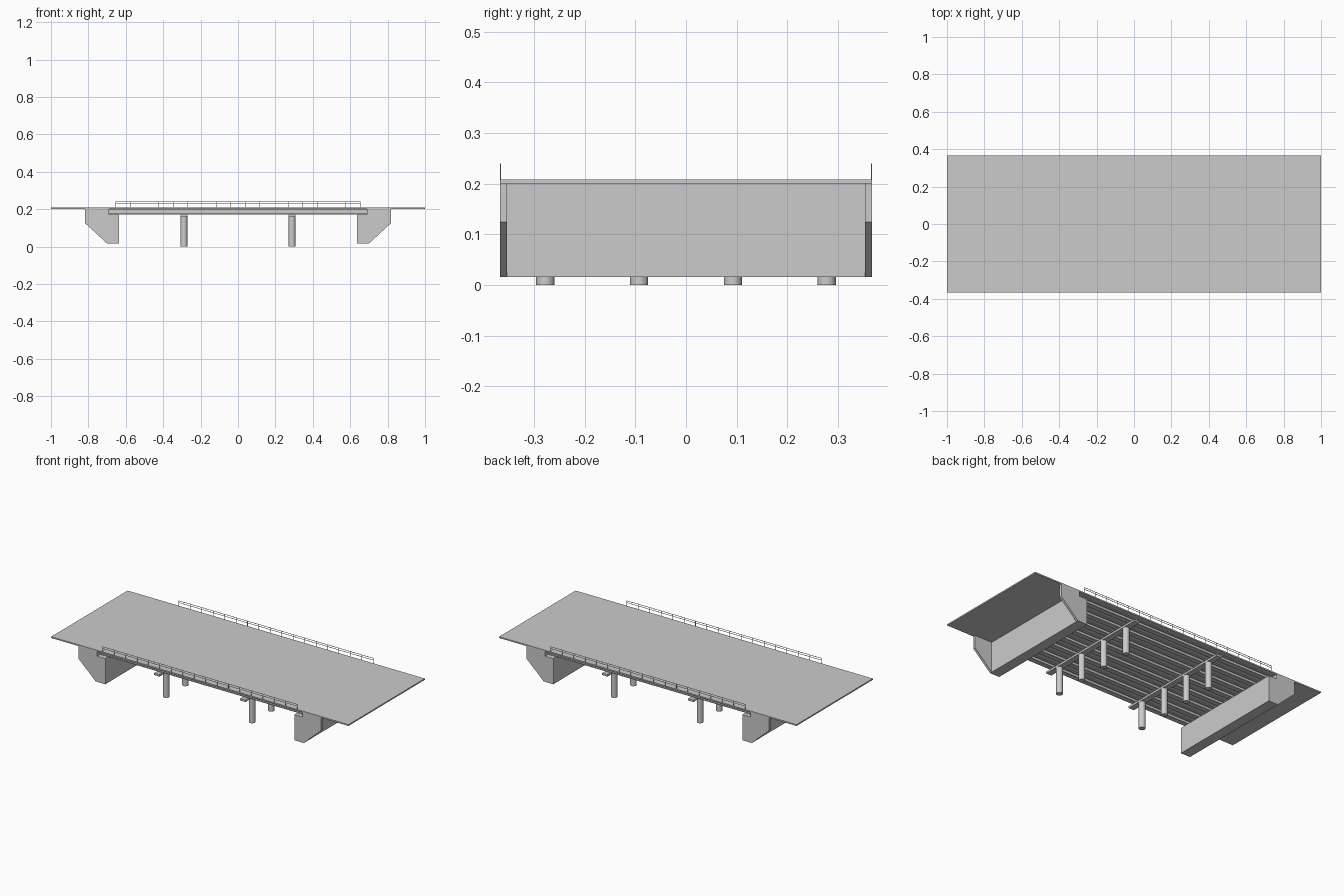
import bpy, bmesh, math

cube = bpy.data.objects.get("Cube")
if cube:
    bpy.data.objects.remove(cube, do_unlink=True)

concrete = bpy.data.materials.new("concrete grey")
concrete.use_nodes = True
concrete.diffuse_color = (0.6, 0.6, 0.6, 1)
concrete.node_tree.nodes["Principled BSDF"].inputs["Base Color"].default_value = (0.6, 0.6, 0.6, 1)

HALF_W = 0.367      # half width of the deck
DECK_LOW, DECK_TOP = 0.2, 0.208
SEAT = 0.172        # underside of the girders


def finish(name, bm):
    mesh = bpy.data.meshes.new(name)
    bmesh.ops.recalc_face_normals(bm, faces=bm.faces)
    bm.to_mesh(mesh)
    bm.free()
    mesh.materials.append(concrete)
    obj = bpy.data.objects.new(name, mesh)
    bpy.context.collection.objects.link(obj)
    return obj


def add_box(bm, x, y, z):
    verts = bmesh.ops.create_cube(bm, size=1)["verts"]
    for v in verts:
        v.co = [lo + (c + 0.5) * (hi - lo) for c, (lo, hi) in zip(v.co, (x, y, z))]


def box(name, x, y, z):
    bm = bmesh.new()
    add_box(bm, x, y, z)
    return finish(name, bm)


def add_slab(bm, profile, y0, y1):
    """Extrude an x-z profile along y."""
    face = bm.faces.new([bm.verts.new((x, y0, z)) for x, z in profile])
    new = bmesh.ops.extrude_face_region(bm, geom=[face])["geom"]
    bmesh.ops.translate(bm, vec=(0, y1 - y0, 0),
                        verts=[g for g in new if isinstance(g, bmesh.types.BMVert)])


box("deck", (-1, 1), (-HALF_W, HALF_W), (DECK_LOW, DECK_TOP))

# I-shaped girders under the deck
bm = bmesh.new()
for i in range(8):
    y = (i - 3.5) * 0.0925
    for half, z in ((0.014, (SEAT, SEAT + 0.005)),
                    (0.005, (SEAT + 0.005, DECK_LOW - 0.005)),
                    (0.014, (DECK_LOW - 0.005, DECK_LOW))):
        add_box(bm, (-0.69, 0.69), (y - half, y + half), z)
finish("girders", bm)

# Abutments: stem wall with a girder seat, and thin tapered wing walls
stem = [(0.636, 0.016), (0.7, 0.016), (0.7, DECK_LOW), (0.69, DECK_LOW),
        (0.69, SEAT), (0.636, SEAT)]
wing = [(0.636, 0.016), (0.7, 0.016), (0.817, 0.124), (0.817, DECK_LOW),
        (0.69, DECK_LOW), (0.69, SEAT), (0.636, SEAT)]
for side, sx in (("left", 1), ("right", -1)):
    bm = bmesh.new()
    add_slab(bm, [(sx * x, z) for x, z in stem], -0.353, 0.353)
    finish(side + "_abutment_wall", bm)
    bm = bmesh.new()
    for sy in (-1, 1):
        add_slab(bm, [(sx * x, z) for x, z in wing], sy * 0.353, sy * HALF_W)
    finish(side + "_wing_walls", bm)

    # Pier: cap beam on four round columns
    px = sx * 0.289
    box(side + "_pier_cap", (px - 0.018, px + 0.018), (-HALF_W, HALF_W), (0.16, SEAT))
    for i in range(4):
        bpy.ops.mesh.primitive_cylinder_add(vertices=24, radius=0.018, depth=0.16,
                                            location=(px, (i - 1.5) * 0.185, 0.08))
        col = bpy.context.object
        col.name = f"{side}_column_{i + 1}"
        col.data.materials.append(concrete)
        bpy.ops.object.shade_smooth_by_angle(angle=math.radians(40))

# Railings: thin posts with two rails along each edge
T = 0.001
for side, sy in (("front", -1), ("back", 1)):
    bm = bmesh.new()
    y = sy * (HALF_W - T)
    for i in range(18):
        x = -0.654 + i * 1.308 / 17
        add_box(bm, (x - T, x + T), (y - T, y + T), (DECK_TOP, 0.24))
    for z in (0.239, 0.228):
        add_box(bm, (-0.655, 0.655), (y - T, y + T), (z - T, z + T))
    finish(side + "_railing", bm)
